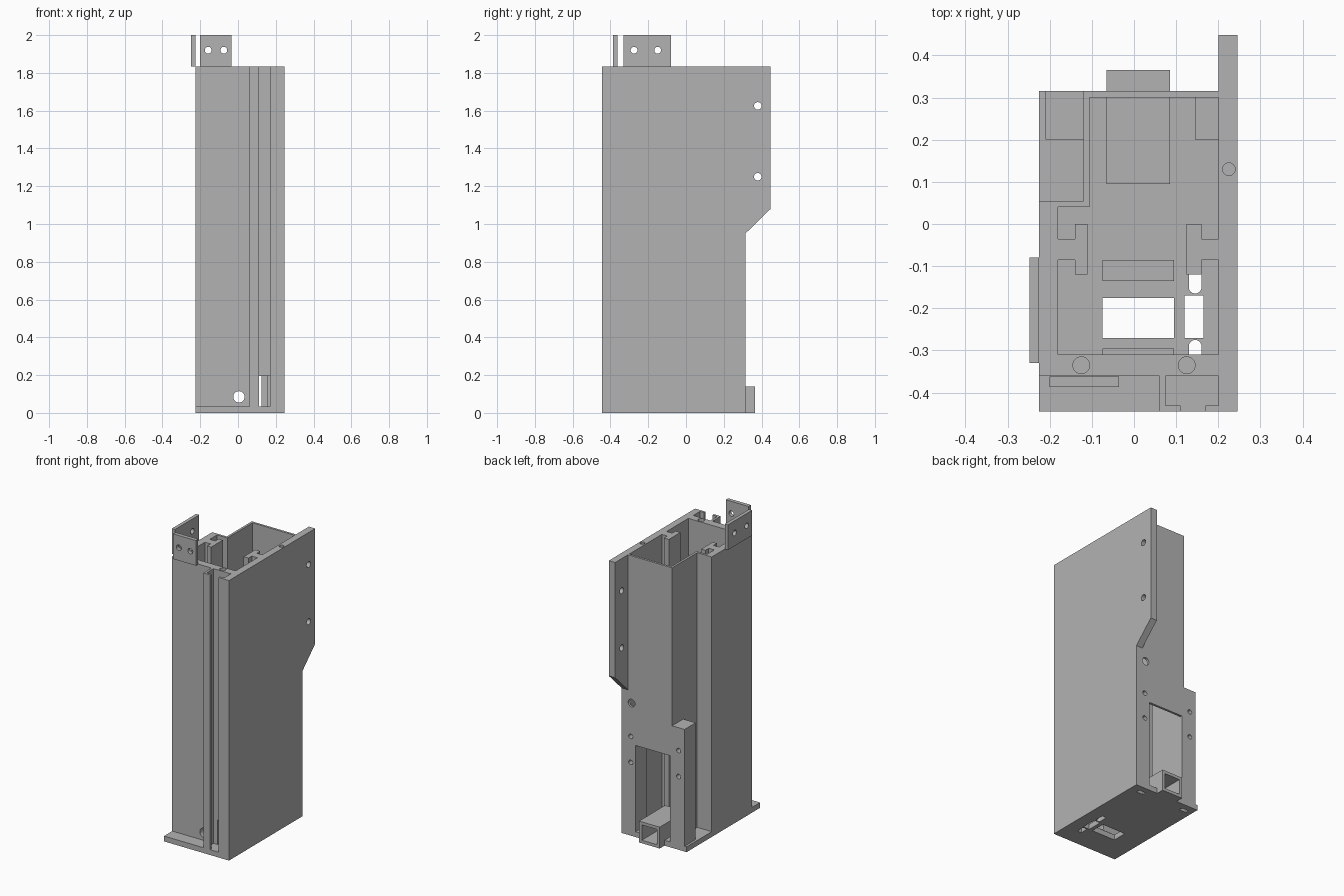
import bpy, bmesh
from mathutils import Matrix, Vector

cube = bpy.data.objects.get("Cube")
if cube:
    bpy.data.objects.remove(cube, do_unlink=True)

grey = bpy.data.materials.new("plain grey")
grey.use_nodes = True
grey.diffuse_color = (0.45, 0.45, 0.45, 1)
grey.node_tree.nodes["Principled BSDF"].inputs["Base Color"].default_value = grey.diffuse_color

TOP, FLOOR = 1.835, 0.035


def finish(name, bm):
    bmesh.ops.recalc_face_normals(bm, faces=bm.faces)
    mesh = bpy.data.meshes.new(name)
    bm.to_mesh(mesh)
    bm.free()
    mesh.materials.append(grey)
    obj = bpy.data.objects.new(name, mesh)
    bpy.context.collection.objects.link(obj)
    return obj


def extrude(name, points, direction):
    """Extrude a flat outline of 3D points along a direction."""
    bm = bmesh.new()
    face = bm.faces.new([bm.verts.new(p) for p in points])
    result = bmesh.ops.extrude_face_region(bm, geom=[face], use_keep_orig=True)
    moved = [g for g in result["geom"] if isinstance(g, bmesh.types.BMVert)]
    bmesh.ops.translate(bm, verts=moved, vec=direction)
    return finish(name, bm)


def prism(name, outline, z0, z1):
    return extrude(name, [(x, y, z0) for x, y in outline], (0, 0, z1 - z0))


def box(name, x, y, z):
    return prism(name, [(x[0], y[0]), (x[1], y[0]), (x[1], y[1]), (x[0], y[1])], *z)


def rod(centre, axis, radius, length):
    bm = bmesh.new()
    turn = Vector((0, 0, 1)).rotation_difference(Vector(axis)).to_matrix().to_4x4()
    bmesh.ops.create_cone(bm, cap_ends=True, segments=24, radius1=radius, radius2=radius,
                          depth=length, matrix=Matrix.Translation(centre) @ turn)
    return finish("hole_cutter", bm)


def block(x, y, z):
    return box("block_cutter", x, y, z)


def cut(cutters, *targets):
    """Subtract every cutter from every target, then discard the cutters."""
    for target in targets:
        for cutter in cutters:
            mod = target.modifiers.new("cut", "BOOLEAN")
            mod.operation, mod.solver, mod.object = "DIFFERENCE", "EXACT", cutter
            with bpy.context.temp_override(object=target, active_object=target):
                bpy.ops.object.modifier_apply(modifier=mod.name)
    for cutter in cutters:
        bpy.data.objects.remove(cutter, do_unlink=True)


X, Y, Z = (1, 0, 0), (0, 1, 0), (0, 0, 1)

# Main column: front wall, half of the cable channel, right wall with guide rail, back wall
column = prism("column_walls", [
    (0.06, -0.445), (0.11, -0.445), (0.11, -0.43), (0.075, -0.43), (0.075, -0.36),
    (0.20, -0.36), (0.20, -0.31), (-0.18, -0.31), (-0.18, -0.085), (-0.14, -0.085),
    (-0.14, -0.12), (-0.11, -0.12), (-0.11, 0), (-0.14, 0), (-0.14, -0.035),
    (-0.18, -0.035), (-0.18, 0.04), (-0.105, 0.04), (-0.105, 0.30), (0.20, 0.30),
    (0.20, 0.315), (-0.12, 0.315), (-0.12, 0.055), (-0.225, 0.055), (-0.225, -0.36),
    (0.06, -0.36)], FLOOR, TOP)
channel_lip = box("channel_lip", (0.17, 0.20), (-0.445, -0.43), (FLOOR, TOP))
guide_rail = prism("left_guide_rail", [
    (0.20, -0.085), (0.16, -0.085), (0.16, -0.12), (0.125, -0.12), (0.125, 0),
    (0.16, 0), (0.16, -0.035), (0.20, -0.035)], FLOOR, TOP)

# Side panel with the mounting flap
panel = extrude("side_panel", [(0.20, y, z) for y, z in [
    (-0.445, 0), (0.315, 0), (0.315, 0.95), (0.448, 1.08), (0.448, TOP), (-0.445, TOP)]],
    (0.046, 0, 0))
cut([rod((0.22, 0.38, z), X, 0.02, 0.2) for z in (1.25, 1.625)]
    + [rod((0.225, 0.13, TOP), Z, 0.015, 0.2)], panel)

# Openings in the front and back walls
cut([rod((x, -0.335, TOP), Z, 0.02, 0.2) for x in (-0.125, 0.125)]
    + [rod((0.005, -0.335, 0.085), Y, 0.03, 0.1),
       block((0.105, 0.17), (-0.37, -0.30), (0.03, 0.195)),
       block((-0.105, 0.145), (0.29, 0.33), (0.03, 0.6)),
       rod((0.174, 0.31, 0.87), Y, 0.025, 0.1)], column)

# Screw posts either side of the back window
left_post = box("left_screw_post", (0.145, 0.20), (0.20, 0.30), (FLOOR, 0.8))
right_post = box("right_screw_post", (-0.21, -0.12), (0.20, 0.315), (FLOOR, 0.8))
cut([rod((x, 0.30, z), Y, 0.015, 0.14) for x in (-0.167, 0.18) for z in (0.48, 0.65)],
    column, left_post, right_post)

# Floor plate with connector openings, cable slots and nut pockets
base = box("base_plate", (-0.225, 0.20), (-0.445, 0.315), (0, FLOOR))
through = (-0.05, 0.1)
cut([block((-0.075, 0.095), (-0.27, -0.175), through),
     block((0.12, 0.165), (-0.27, -0.17), through),
     block((0.13, 0.16), (-0.15, -0.10), through),
     rod((0.145, -0.15, 0), Z, 0.015, 0.2),
     block((0.13, 0.16), (-0.33, -0.29), through),
     rod((0.145, -0.29, 0), Z, 0.015, 0.2),
     block((-0.045, 0.065), (0.12, 0.33), (0.02, 0.1))]
    + [block((x - 0.025, x + 0.025), (0.25, 0.275), (-0.05, 0.025)) for x in (-0.165, 0.165)],
    base)

# Low ribs beside the connector opening
for name, y in (("back_rib", (-0.135, -0.085)), ("front_rib", (-0.31, -0.295))):
    box(name, (-0.075, 0.095), y, (FLOOR, 0.055))

# Square outlet duct
duct = box("outlet_duct", (-0.065, 0.085), (0.095, 0.365), (0, 0.14))
cut([block((-0.045, 0.065), (0.05, 0.4), (0.02, 0.12))], duct)

# Two drilled tabs above the front right corner
front_tab = box("front_tab", (-0.20, -0.035), (-0.387, -0.362), (TOP, 2))
cut([rod((x, -0.375, 1.92), Y, 0.018, 0.1) for x in (-0.158, -0.075)], front_tab)
side_tab = box("side_tab", (-0.248, -0.225), (-0.33, -0.08), (TOP, 2))
cut([rod((-0.237, y, 1.92), X, 0.018, 0.1) for y in (-0.275, -0.15)], side_tab)
